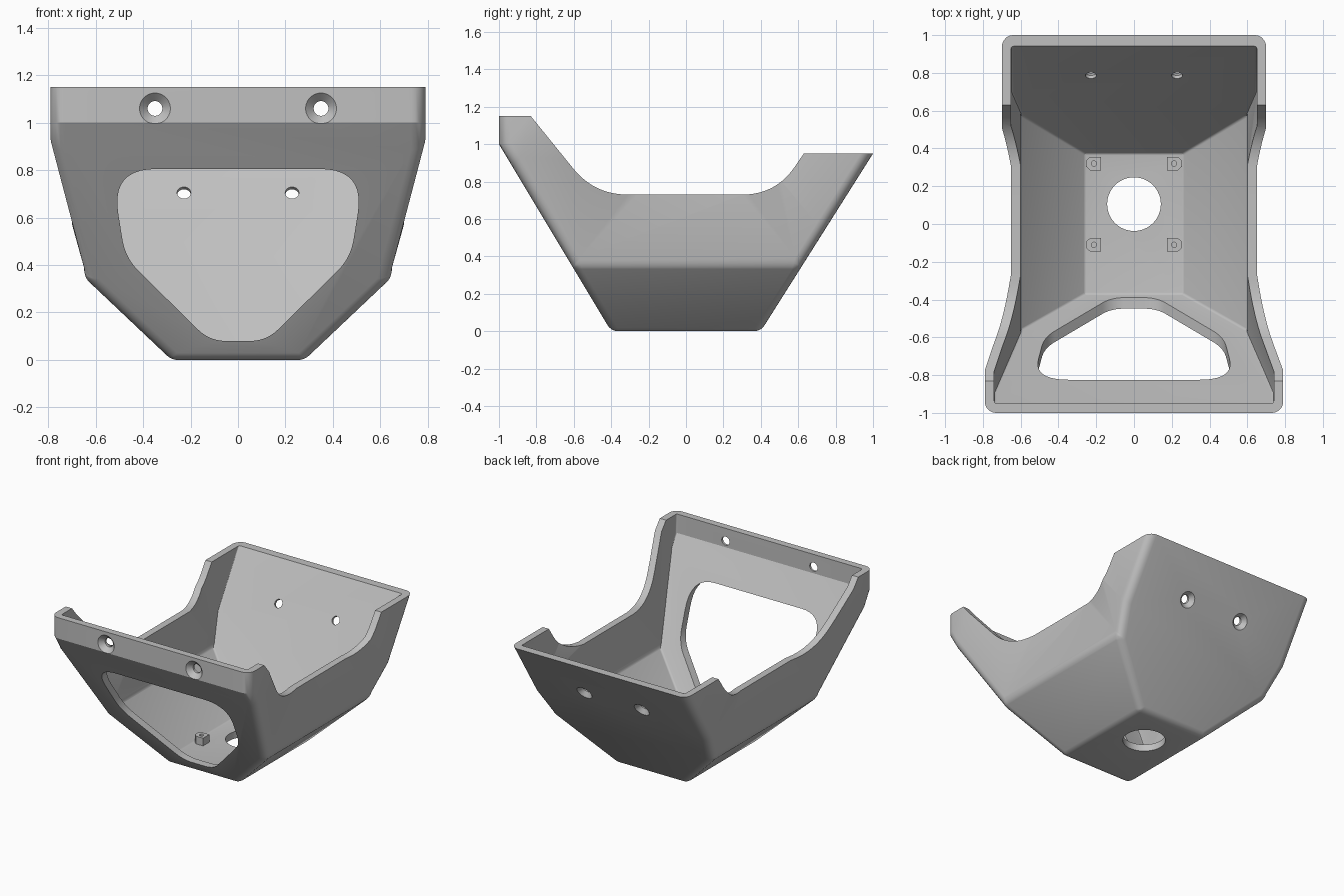
import bpy, bmesh, math
from mathutils import Vector, Matrix

if "Cube" in bpy.data.objects:
    bpy.data.objects.remove(bpy.data.objects["Cube"])

grey = bpy.data.materials.new("light grey plastic")
grey.diffuse_color = (0.53, 0.53, 0.53, 1)
grey.use_nodes = True
grey.node_tree.nodes["Principled BSDF"].inputs["Base Color"].default_value = grey.diffuse_color
WALL = 0.05


def make_object(name, bm):
    bmesh.ops.recalc_face_normals(bm, faces=bm.faces)
    mesh = bpy.data.meshes.new(name)
    bm.to_mesh(mesh)
    bm.free()
    mesh.materials.append(grey)
    ob = bpy.data.objects.new(name, mesh)
    bpy.context.collection.objects.link(ob)
    return ob


def rounded(corners, steps=10):
    """Polyline with each (u, v, d) corner rounded over distance d."""
    out, n = [], len(corners)
    for i, (u, v, d) in enumerate(corners):
        p = Vector((u, v))
        if d == 0:
            out.append(p)
            continue
        a = p + (Vector(corners[i - 1][:2]) - p).normalized() * d
        b = p + (Vector(corners[(i + 1) % n][:2]) - p).normalized() * d
        for k in range(steps + 1):
            t = k / steps
            out.append(a * (1 - t) ** 2 + p * 2 * t * (1 - t) + b * t * t)
    return out


def prism(name, outline, to_3d, start, end):
    bm = bmesh.new()
    face = bm.faces.new([bm.verts.new(to_3d(p, start)) for p in outline])
    shift = to_3d(outline[0], end) - to_3d(outline[0], start)
    res = bmesh.ops.extrude_face_region(bm, geom=[face], use_keep_orig=True)
    moved = [g for g in res["geom"] if isinstance(g, bmesh.types.BMVert)]
    bmesh.ops.translate(bm, verts=moved, vec=shift)
    return make_object(name, bm)


def cone(name, start, direction, r1, r2, depth, segments=40):
    """Round cutter running from start along direction."""
    d = Vector(direction).normalized()
    rot = d.to_track_quat('Z', 'Y').to_matrix().to_4x4()
    bm = bmesh.new()
    bmesh.ops.create_cone(bm, cap_ends=True, segments=segments, radius1=r1, radius2=r2, depth=depth,
                          matrix=Matrix.Translation(Vector(start) + d * depth / 2) @ rot)
    return make_object(name, bm)


def apply(ob, mod):
    with bpy.context.temp_override(object=ob, active_object=ob, selected_objects=[ob]):
        bpy.ops.object.modifier_apply(modifier=mod.name)


def cut(ob, cutter):
    mod = ob.modifiers.new("cut", 'BOOLEAN')
    mod.operation, mod.solver, mod.object = 'DIFFERENCE', 'EXACT', cutter
    apply(ob, mod)
    bpy.data.objects.remove(cutter)


def shade(ob, angle):
    bpy.ops.object.select_all(action='DESELECT')
    ob.select_set(True)
    bpy.context.view_layer.objects.active = ob
    bpy.ops.object.shade_smooth_by_angle(angle=math.radians(angle))


# Outer skin of the tub: right half points, mirrored to the left
points = {
    "floor_f": (0.28, -0.40, 0), "floor_b": (0.28, 0.40, 0),
    "knee_f": (0.65, -0.61, 0.35), "knee_b": (0.65, 0.621, 0.35),
    "flare_f": (0.79, -0.928, 0.88), "flare_b": (0.70, 0.735, 0.53),
    "lip_f": (0.79, -1.0, 1.0), "top_f": (0.79, -1.0, 1.2),
    "in_f": (0.79, -0.686, 1.2), "mid_f": (0.65, -0.104, 0.9),
    "mid_b": (0.65, 0.157, 0.9), "in_b": (0.70, 0.344, 1.0),
    "top_b": (0.70, 1.032, 1.0),
}
side_faces = ["floor_f floor_b knee_b knee_f", "knee_f knee_b mid_b mid_f",
              "knee_f mid_f in_f flare_f", "flare_f in_f top_f lip_f",
              "knee_b flare_b in_b mid_b", "flare_b top_b in_b"]
end_chains = ["floor_f knee_f flare_f lip_f", "lip_f top_f",
              "floor_b knee_b flare_b top_b", "floor_f floor_b"]
bm = bmesh.new()
right = {k: bm.verts.new(p) for k, p in points.items()}
left = {k: bm.verts.new((-p[0], p[1], p[2])) for k, p in points.items()}
for f in side_faces:
    bm.faces.new([right[k] for k in f.split()])
    bm.faces.new([left[k] for k in reversed(f.split())])
for c in end_chains:
    keys = c.split()
    bm.faces.new([right[k] for k in keys] + [left[k] for k in reversed(keys)])
bmesh.ops.recalc_face_normals(bm, faces=bm.faces)
floor = min(bm.faces, key=lambda f: f.calc_center_median().z)
if floor.normal.z > 0:
    bmesh.ops.reverse_faces(bm, faces=bm.faces)
# Constant radius on the strong edges; the lip crease and flare folds stay crisp
weight = bm.edges.layers.float.new("bevel_weight_edge")
lip = {right["lip_f"], left["lip_f"]}
for e in bm.edges:
    if len(e.link_faces) == 2 and set(e.verts) != lip:
        ang = e.calc_face_angle(0)
        if ang > math.radians(30):
            e[weight] = min(1.0, math.tan(ang / 2))
mesh = bpy.data.meshes.new("tub_shell")
bm.to_mesh(mesh)
bm.free()
mesh.materials.append(grey)
shell = bpy.data.objects.new("tub_shell", mesh)
bpy.context.collection.objects.link(shell)
bev = shell.modifiers.new("round", 'BEVEL')
bev.limit_method, bev.width, bev.segments = 'WEIGHT', 0.06, 5
apply(shell, bev)
sol = shell.modifiers.new("wall", 'SOLIDIFY')
sol.thickness, sol.offset, sol.use_even_offset = WALL, -1, True
apply(shell, sol)

# Rim line: high front, low middle, raised back
rim = rounded([(-1.4, 1.15, 0), (-0.83, 1.15, 0), (-0.49, 0.73, 0.18), (0.48, 0.73, 0.18),
               (0.63, 0.95, 0), (1.4, 0.95, 0), (1.4, 2, 0), (-1.4, 2, 0)])
cut(shell, prism("rim_cutter", rim, lambda p, x: Vector((x, p.x, p.y)), -1.2, 1.2))

# Front window
half = [(0.12, 0.08, 0.07), (0.475, 0.43, 0.08), (0.535, 0.805, 0.19)]
window = rounded(half + [(-u, v, d) for u, v, d in reversed(half)])
cut(shell, prism("window_cutter", window, lambda p, y: Vector((p.x, y, p.y)), -1.3, -0.2))

# Floor hole
cut(shell, cone("floor_cutter", (0, 0.105, -0.1), (0, 0, 1), 0.142, 0.142, 0.3, 64))

# Countersunk screw holes in the front lip and back wall
back_in = Vector((0, -0.845, 0.534))
for s in (-1, 1):
    cut(shell, cone("screw_cutter", (s * 0.35, -1.1, 1.06), (0, 1, 0), 0.031, 0.031, 0.25))
    cut(shell, cone("sink_cutter", (s * 0.35, -1.01, 1.06), (0, 1, 0), 0.075, 0.03, 0.045))
    c = Vector((s * 0.228, 0.828, 0.678))
    cut(shell, cone("screw_cutter", c - back_in * 0.1, back_in, 0.029, 0.029, 0.25))
    cut(shell, cone("sink_cutter", c - back_in * 0.01, back_in, 0.065, 0.028, 0.042))
shade(shell, 25)

# Small drilled mounting posts on the floor
for s, side in ((-1, "left"), (1, "right")):
    for y, end in ((-0.11, "front"), (0.32, "back")):
        outline = [Vector((s * (0.212 + u), y + v)) for u, v in
                   ((-0.036, -0.036), (0.02, -0.036), (0.042, -0.016),
                    (0.042, 0.016), (0.02, 0.036), (-0.036, 0.036))]
        post = prism(f"mounting_post_{end}_{side}", outline,
                     lambda p, z: Vector((p.x, p.y, z)), 0.045, 0.105)
        cut(post, cone("post_cutter", (s * 0.212, y, 0.06), (0, 0, 1), 0.014, 0.014, 0.1, 16))
        shade(post, 30)
